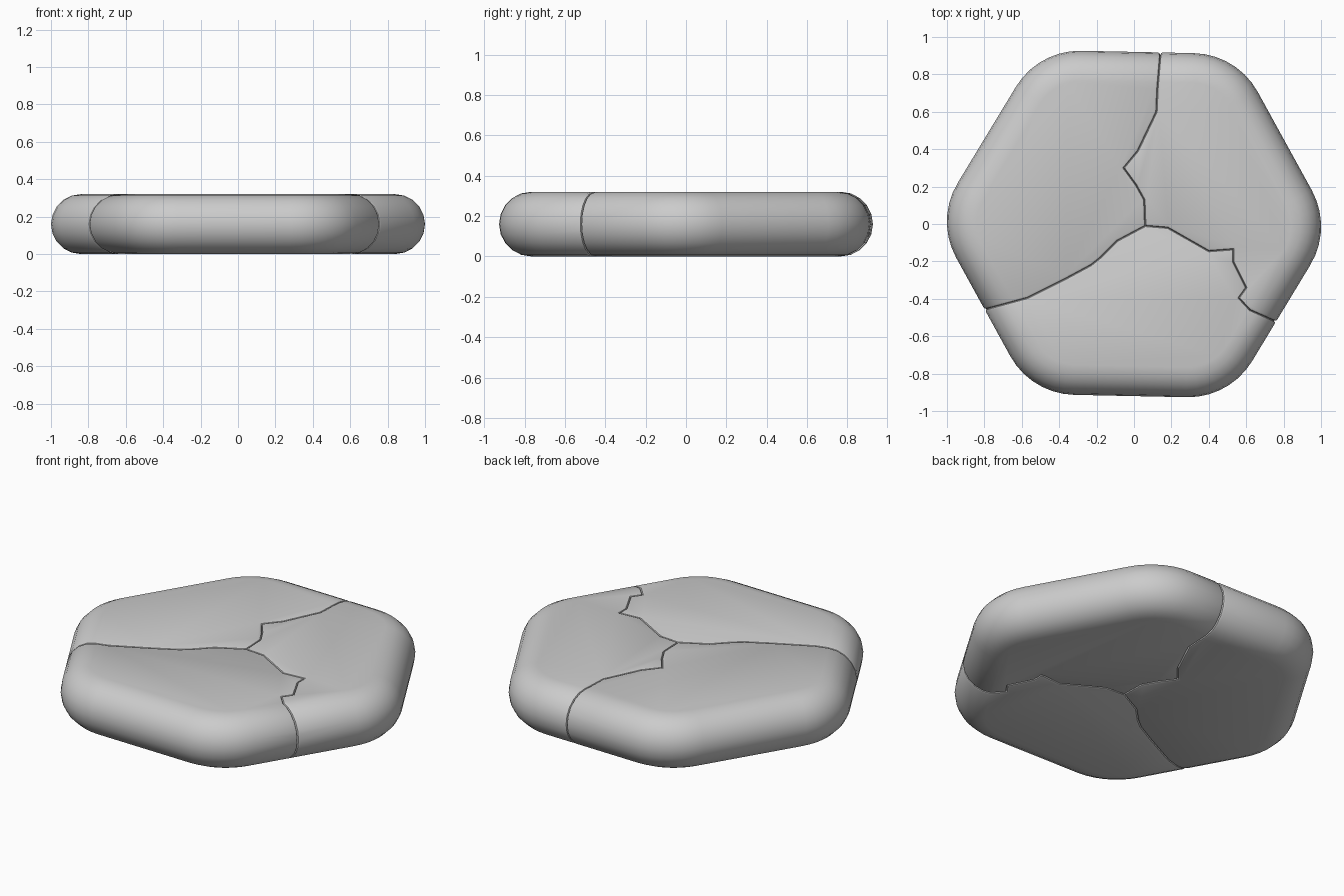
import bpy, bmesh, math
from mathutils import Vector

if "Cube" in bpy.data.objects:
    bpy.data.objects.remove(bpy.data.objects["Cube"])

H = 0.32          # slab thickness
RIM = 0.16        # rim rounding (full half round)
APOTHEM = 0.92    # hexagon centre to flat
CORNER = 0.40     # plan corner radius
TILT = math.radians(-1.2)

# crack paths, running outward from the shared centre
CENTRE = (0.06, -0.01)
BACK = [(0.055, 0.13), (0.01, 0.21), (-0.055, 0.30), (0.02, 0.39), (0.12, 0.60),
        (0.125, 0.72), (0.14, 0.90), (0.16, 1.6)]
LEFT = [(-0.09, -0.09), (-0.18, -0.18), (-0.23, -0.22), (-0.36, -0.29),
        (-0.57, -0.395), (-0.79, -0.455), (-1.6, -0.66)]
RIGHT = [(0.18, -0.02), (0.40, -0.145), (0.53, -0.135), (0.53, -0.20), (0.60, -0.34),
         (0.56, -0.395), (0.62, -0.46), (0.755, -0.52), (1.6, -0.87)]


def hex_ring(inset, segs=7):
    """Rounded hexagon outline, moved inward by inset."""
    pts = []
    reach = (APOTHEM - CORNER) / math.cos(math.pi / 6)
    for k in range(6):
        a = k * math.pi / 3 + TILT
        for i in range(segs + 1):
            b = a + (i / segs - 0.5) * math.pi / 3
            r = CORNER - inset
            pts.append((reach * math.cos(a) + r * math.cos(b),
                        reach * math.sin(a) + r * math.sin(b)))
    return pts


def loft(name, rings):
    """Closed solid through stacked (outline, z) rings."""
    bm = bmesh.new()
    loops = [[bm.verts.new((x, y, z)) for x, y in pts] for pts, z in rings]
    for lo, hi in zip(loops, loops[1:]):
        for i in range(len(lo)):
            j = (i + 1) % len(lo)
            bm.faces.new((lo[i], lo[j], hi[j], hi[i]))
    bm.faces.new(loops[0][::-1])
    bm.faces.new(loops[-1])
    bmesh.ops.recalc_face_normals(bm, faces=bm.faces)
    me = bpy.data.meshes.new(name)
    bm.to_mesh(me)
    bm.free()
    ob = bpy.data.objects.new(name, me)
    bpy.context.collection.objects.link(ob)
    return ob


def slab(name):
    rings = []
    for i in range(11):
        t = math.pi * (i / 10 - 0.5)
        rings.append((hex_ring(RIM * (1 - math.cos(t))), H / 2 + RIM * math.sin(t)))
    return loft(name, rings)


def stone_piece(name, start, outer, end):
    """Part of the slab between two cracks, with softened crack edges."""
    ob = slab(name)
    outline = [CENTRE] + start + outer + end[::-1]
    cutter = loft(name + "_cutter", [(outline, -0.5), (outline, 1.0)])
    cutter.hide_render = True
    mod = ob.modifiers.new("cut", 'BOOLEAN')
    mod.operation, mod.solver, mod.object = 'INTERSECT', 'EXACT', cutter
    dg = bpy.context.evaluated_depsgraph_get()
    me = bpy.data.meshes.new_from_object(ob.evaluated_get(dg))
    ob.modifiers.clear()
    ob.data = me
    bpy.data.objects.remove(cutter)

    # bevel only the edges where a crack wall meets the stone surface
    bm = bmesh.new()
    bm.from_mesh(me)
    bmesh.ops.remove_doubles(bm, verts=bm.verts, dist=0.004)
    edges = []
    for e in bm.edges:
        d = (e.verts[1].co - e.verts[0].co).normalized()
        if len(e.link_faces) == 2 and abs(d.z) < 0.998 and e.calc_face_angle(0) > math.radians(50):
            edges.append(e)
    bmesh.ops.bevel(bm, geom=edges, offset=0.014, segments=2, profile=0.5,
                    affect='EDGES', clamp_overlap=False)
    bm.to_mesh(me)
    bm.free()
    bpy.ops.object.select_all(action='DESELECT')
    ob.select_set(True)
    bpy.context.view_layer.objects.active = ob
    bpy.ops.object.shade_smooth_by_angle(angle=math.radians(35))
    return ob


# three pieces of the cracked stone
stone_piece("stone_left_piece", BACK, [(-1.6, 1.6)], LEFT)
stone_piece("stone_front_piece", LEFT, [(-1.6, -1.6), (1.6, -1.6)], RIGHT)
stone_piece("stone_right_piece", RIGHT, [(1.6, 1.6)], BACK)
